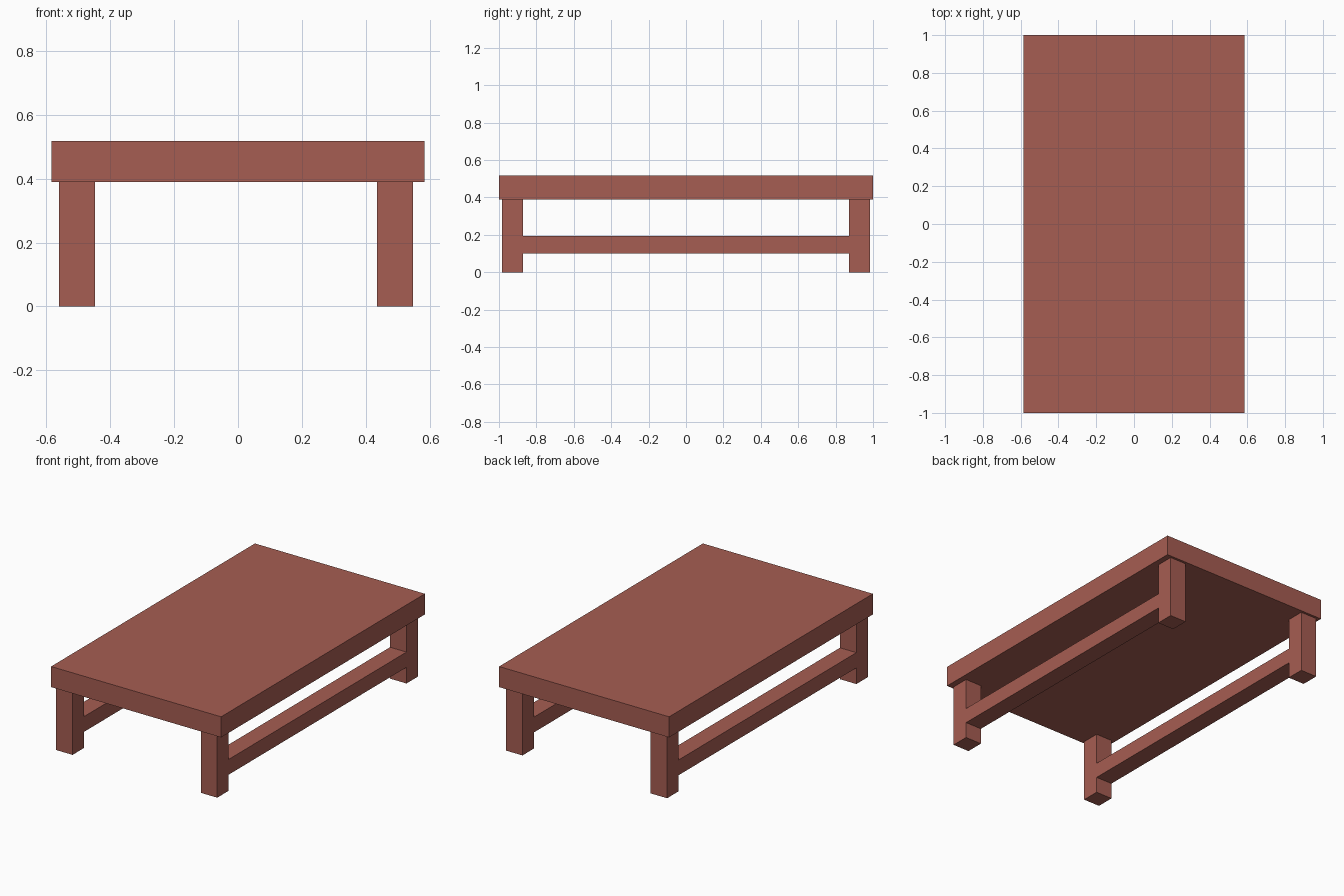
import bpy

if "Cube" in bpy.data.objects:
    bpy.data.objects.remove(bpy.data.objects["Cube"])

wood = bpy.data.materials.new("red_wood")
wood.diffuse_color = (0.38, 0.11, 0.085, 1)
wood.use_nodes = True
wood.node_tree.nodes["Principled BSDF"].inputs["Base Color"].default_value = wood.diffuse_color


def box(name, x, y, z):
    """Box from (min, max) ranges on each axis."""
    bpy.ops.mesh.primitive_cube_add(
        size=1, location=[(a + b) / 2 for a, b in (x, y, z)])
    ob = bpy.context.object
    ob.name = name
    ob.scale = [b - a for a, b in (x, y, z)]
    bpy.ops.object.transform_apply(location=False, rotation=False, scale=True)
    ob.data.materials.append(wood)
    return ob


TOP, UNDER = 0.518, 0.39

# Thick slab top
box("table_top", (-0.584, 0.584), (-1, 1), (UNDER, TOP))

# Each side: two square legs joined by a flush stretcher
for side, x in (("left", (-0.56, -0.447)), ("right", (0.434, 0.547))):
    box(f"front_{side}_leg", x, (-0.985, -0.872), (0, UNDER))
    box(f"back_{side}_leg", x, (0.872, 0.985), (0, UNDER))
    box(f"{side}_stretcher", x, (-0.872, 0.872), (0.1, 0.195))
